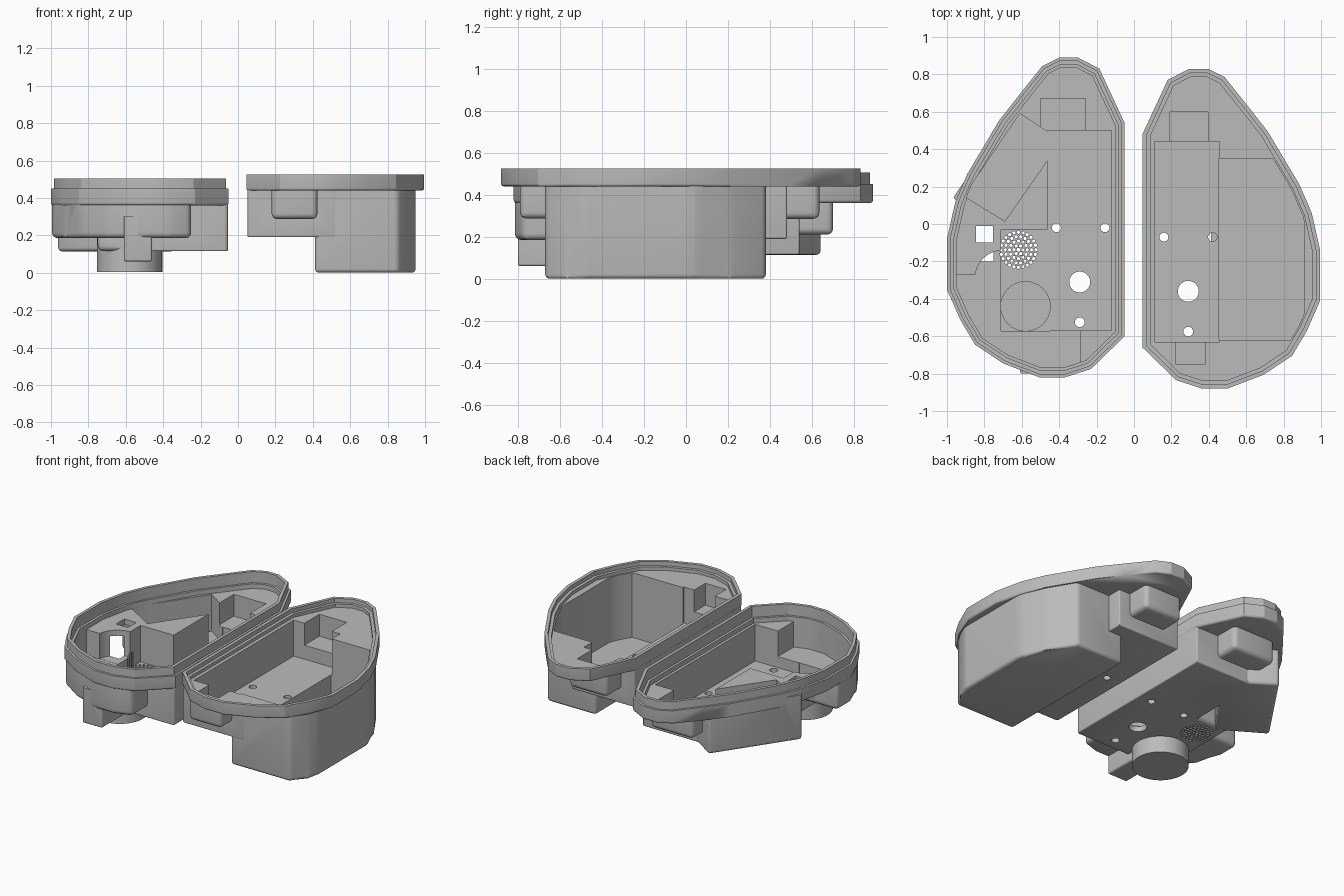
import bpy, bmesh, math
from mathutils import Vector

if "Cube" in bpy.data.objects:
    bpy.data.objects.remove(bpy.data.objects["Cube"])

grey = bpy.data.materials.new("plain grey")
grey.diffuse_color = (0.5, 0.5, 0.5, 1)
grey.use_nodes = True
grey.node_tree.nodes["Principled BSDF"].inputs["Base Color"].default_value = grey.diffuse_color

# Egg-shaped rim outline of the left shell, counter-clockwise
LEFT = [(-.05, -.60), (-.05, .54), (-.185, .83), (-.30, .89), (-.40, .89), (-.49, .845),
        (-.61, .695), (-.72, .555), (-.89, .27), (-.955, .12), (-1, -.08), (-1, -.35),
        (-.93, -.51), (-.85, -.645), (-.70, -.745), (-.505, -.82), (-.37, -.82), (-.23, -.775)]
RIGHT = [(-x - .005, y - .06) for x, y in reversed(LEFT)]


def inset(poly, d):
    """Move every side of a counter-clockwise polygon inward by d."""
    out, n = [], len(poly)
    for i in range(n):
        a, b, c = (Vector(poly[(i + k) % n]) for k in (-1, 0, 1))
        u, v = (b - a).normalized(), (c - b).normalized()
        n1, n2 = Vector((-u.y, u.x)), Vector((-v.y, v.x))
        out.append(tuple(b + (n1 + n2) * (d / (1 + n1.dot(n2)))))
    return out


def clip(poly, border):
    """Part of a polygon that lies inside a convex border."""
    for i in range(len(border)):
        a, b = Vector(border[i - 1]), Vector(border[i])
        side = lambda p: (b.x - a.x) * (p[1] - a.y) - (b.y - a.y) * (p[0] - a.x)
        out = []
        for j in range(len(poly)):
            p, q = poly[j - 1], poly[j]
            sp, sq = side(p), side(q)
            if (sp >= 0) != (sq >= 0):
                t = sp / (sp - sq)
                out.append((p[0] + (q[0] - p[0]) * t, p[1] + (q[1] - p[1]) * t))
            if sq >= 0:
                out.append(q)
        poly = out
    clean = []
    for p in poly:
        if all((Vector(p) - Vector(c)).length > .012 for c in clean):
            clean.append(p)
    return clean


def rect(x0, x1, y0, y1):
    return [(x0, y0), (x1, y0), (x1, y1), (x0, y1)]


def circle(x, y, r, n=32):
    return [(x + r * math.cos(2 * math.pi * i / n), y + r * math.sin(2 * math.pi * i / n))
            for i in range(n)]


def prism(name, polys, z0, z1, round_by=0, corners=True):
    """Upright prisms from polygons, with rounded bottom and corner edges."""
    bm = bmesh.new()
    for poly in polys:
        low = [bm.verts.new((x, y, z0)) for x, y in poly]
        top = [bm.verts.new((x, y, z1)) for x, y in poly]
        bm.faces.new(low[::-1])
        bm.faces.new(top)
        for i in range(len(poly)):
            bm.faces.new((low[i - 1], low[i], top[i], top[i - 1]))
    if round_by:
        edges = [e for e in bm.edges
                 if all(v.co.z < z0 + 1e-5 for v in e.verts)
                 or (corners and abs(e.verts[0].co.z - e.verts[1].co.z) > 1e-4)]
        bmesh.ops.bevel(bm, geom=edges, offset=round_by, segments=4, profile=.5,
                        affect='EDGES', clamp_overlap=True)
    bmesh.ops.recalc_face_normals(bm, faces=bm.faces)
    me = bpy.data.meshes.new(name)
    bm.to_mesh(me)
    bm.free()
    ob = bpy.data.objects.new(name, me)
    ob.data.materials.append(grey)
    bpy.context.collection.objects.link(ob)
    return ob


def combine(base, parts, operation):
    """Merge parts into the base, or carve them out of it."""
    for p in parts:
        m = base.modifiers.new("combine", 'BOOLEAN')
        m.object, m.operation, m.solver = p, operation, 'EXACT'
        bpy.context.view_layer.objects.active = base
        bpy.ops.object.modifier_apply(modifier=m.name)
        bpy.data.objects.remove(p)


def finish(ob):
    bpy.ops.object.select_all(action='DESELECT')
    ob.select_set(True)
    bpy.context.view_layer.objects.active = ob
    bpy.ops.object.shade_smooth_by_angle(angle=math.radians(25))


def solid(poly, z0, z1, r=.03):
    return prism("solid", [poly], z0, z1, r)


def pocket(poly, z0, z1=.7):
    return prism("pocket", [poly], z0, z1)


def mount_holes(x, y, mid):
    """Two screw holes, a lower screw hole and a wide cable hole."""
    return [circle(x - .13, y, .024, 16), circle(x + .13, y, .024, 16),
            circle(mid, y - .29, .056, 24), circle(mid, y - .505, .026, 16)]


# ---- left shell: rim, lip and hanging compartments ----
slanted = [(-.91, .15), (-.69, .015), (-.39, .445), (-.61, .59)]
skirt_area = [(-1.1, -.9), (-.25, -.9), (-.25, -.2), (-1.1, -.2)]
edge = inset(LEFT, .003)
left = prism("left_shell", [LEFT], .36, .45, .015, False)
combine(left, [
    prism("lip", [inset(LEFT, .015)], .43, .505),
    solid(clip(skirt_area, inset(LEFT, .006)), .185, .422),          # front skirt
    solid(clip(rect(-.51, -.053, -.61, .54), edge), .115, .424),     # main compartment
    solid(rect(-.75, -.43, -.612, .01), .116, .426),                 # speaker compartment
    solid(inset(slanted, -.042), .114, .418, .02),                   # slanted compartment
    solid(rect(-.54, -.22, .45, .70), .21, .416),                    # back step
    prism("dial_cup", [circle(-.58, -.44, .175, 40)], .003, .3, .012, False),
    solid(rect(-.61, -.46, -.80, -.54), .06, .3, .012),              # port box
], 'UNION')

inner = inset(LEFT, .052)
front_area = [(-1.1, -.9), (-.29, -.9), (-.29, -.27), (-1.1, -.27)]
grille = [circle(-.618, -.138, .011, 8)]
for ring in range(1, 5):
    grille += [circle(-.618 + ring * .0235 * math.cos(math.tau * i / (6 * ring)),
                      -.138 + ring * .0235 * math.sin(math.tau * i / (6 * ring)), .009, 8)
               for i in range(6 * ring)]
combine(left, [
    pocket(inset(LEFT, .036), .43),
    pocket(inner, .398),
    pocket(rect(-.462, -.12, -.57, .50), .15),
    pocket(rect(-.50, -.26, .48, .67), .25),
    pocket(rect(-.71, -.45, -.571, -.03), .151),
    pocket(clip(front_area, inner), .225),
    pocket(circle(-.70, -.29, .15), .226),
    pocket(clip(slanted, inset(LEFT, .045)), .149),
    pocket(circle(-.58, -.44, .132), .035),
    pocket(rect(-.845, -.755, -.10, -.01), .30),
    pocket(rect(-.64, -.495, -.77, -.635), .09, .175),
    prism("holes", mount_holes(-.285, -.02, -.29), .05, .25),
    prism("grille", grille, .05, .25),
], 'DIFFERENCE')
finish(left)

# ---- right shell: rim, shallow tray, deep bay and end steps ----
edge = inset(RIGHT, .003)
right = prism("right_shell", [RIGHT], .44, .525, .012, False)
combine(right, [
    solid(clip(rect(.05, .52, -.672, .48), edge), .19, .482),            # shallow tray
    solid(clip(rect(.412, .95, -.67, .38), inset(RIGHT, .01)), 0, .484),  # deep bay
    solid(rect(.15, .435, .40, .635), .285, .486),                       # back step
    solid(rect(.18, .425, -.79, -.58), .287, .488),                      # front step
], 'UNION')
combine(right, [
    pocket(inset(RIGHT, .022), .497),
    pocket(inset(RIGHT, .042), .474),
    pocket(rect(.11, .458, -.63, .44), .23),
    pocket(clip(rect(.454, .91, -.62, .35), inset(RIGHT, .05)), .035),
    pocket(rect(.19, .395, .42, .60), .325),
    pocket(rect(.225, .38, -.75, -.61), .326),
    prism("holes", mount_holes(.29, -.07, .29), .1, .3),
], 'DIFFERENCE')
finish(right)
